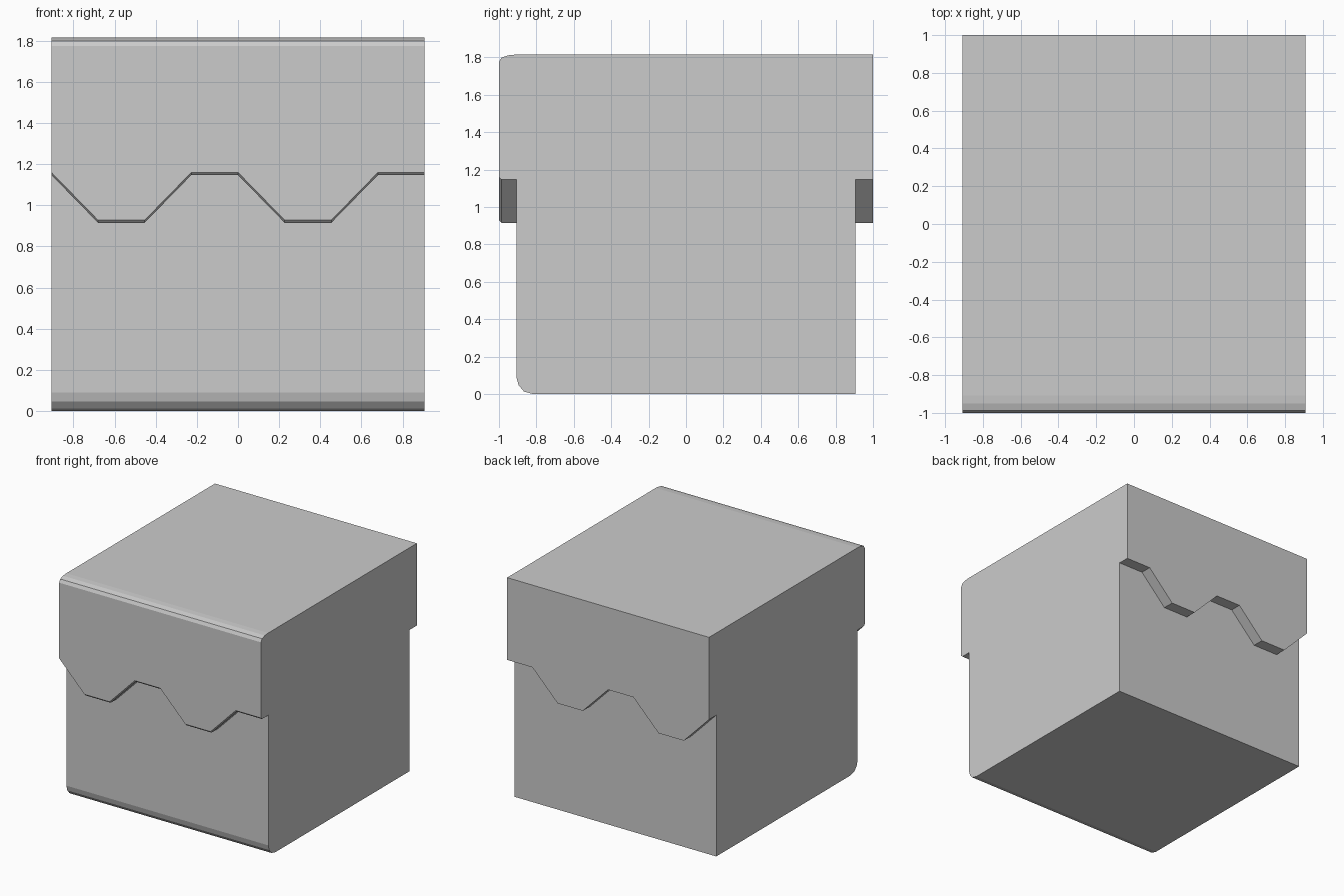
import bpy
import bmesh

if "Cube" in bpy.data.objects:
    bpy.data.objects.remove(bpy.data.objects["Cube"])

HALF = 0.907          # half width, and half depth of the lower body
TOP = 1.815
PERIOD = HALF         # one tooth repeat
LOW, HIGH = 0.915, 1.147


def zigzag(lift=0.0):
    """Lower edge of the overhanging lid: nine points with 45 degree teeth."""
    heights = [HIGH, LOW, LOW, HIGH] * 2 + [HIGH]
    return [(-HALF + i * PERIOD / 4, z + lift) for i, z in enumerate(heights)]


def flat(z):
    """Straight lower edge with the same number of points."""
    return [(x, z) for x, _ in zigzag()]


# Cross-sections from front to back: (y, lower edge, top height)
sections = [
    (-1.0, zigzag(0.013), 1.774),      # lid front face, bevelled rim
    (-0.987, zigzag(), 1.799),
    (-0.95, zigzag(), 1.811),
    (-HALF, zigzag(), TOP),            # step in to the body wall
    (-HALF, flat(0.09), TOP),
    (-0.895, flat(0.047), TOP),        # rounded bottom front edge
    (-0.866, flat(0.013), TOP),
    (-0.818, flat(0.0), TOP),
    (HALF, flat(0.0), TOP),
    (HALF, zigzag(), TOP),             # step out to the rear lid flap
    (1.0, zigzag(), TOP),
]

bm = bmesh.new()
cache = {}


def vert(x, y, z):
    key = (round(x, 4), round(y, 4), round(z, 4))
    if key not in cache:
        cache[key] = bm.verts.new(key)
    return cache[key]


def face(verts):
    unique = list(dict.fromkeys(verts))
    if len(unique) > 2:
        bm.faces.new(unique)


lower = [[vert(x, y, z) for x, z in edge] for y, edge, _ in sections]
upper = [[vert(x, y, top) for x in (-HALF, HALF)] for y, _, top in sections]

# Underside, walls and top between neighbouring sections
for a, b in zip(range(len(sections) - 1), range(1, len(sections))):
    for i in range(len(lower[0]) - 1):
        face([lower[a][i], lower[a][i + 1], lower[b][i + 1], lower[b][i]])
    face([upper[a][0], upper[a][1], upper[b][1], upper[b][0]])

# Front and back faces
for end in (0, -1):
    face(lower[end] + [upper[end][1], upper[end][0]])

# Left and right sides
for i in (0, -1):
    face([row[i] for row in lower] + [row[i] for row in reversed(upper)])

bmesh.ops.recalc_face_normals(bm, faces=bm.faces[:])
mesh = bpy.data.meshes.new("lidded_box")
bm.to_mesh(mesh)
bm.free()
bpy.context.collection.objects.link(bpy.data.objects.new("lidded_box", mesh))
